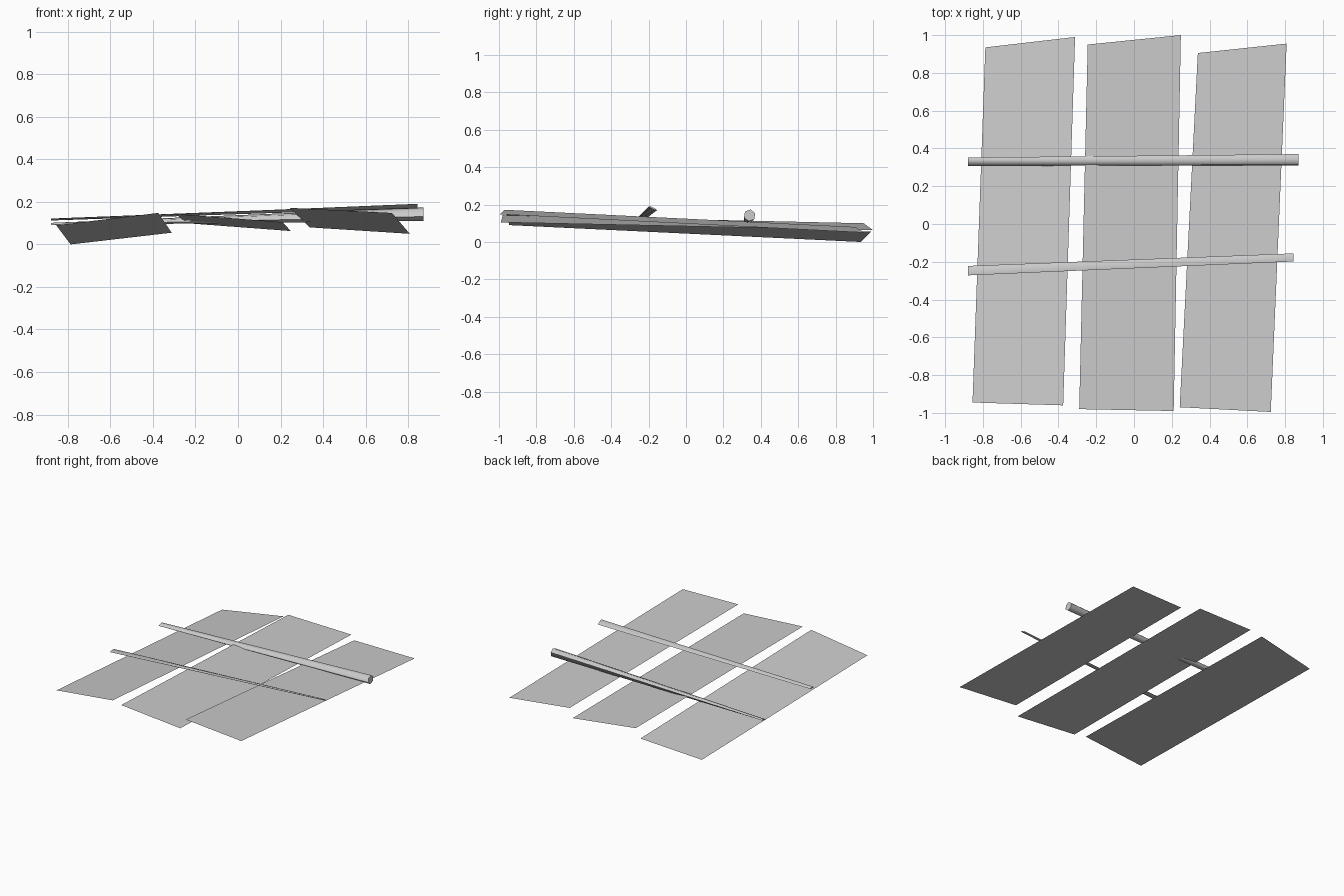
import bpy
from math import cos, sin, tau, radians

if "Cube" in bpy.data.objects:
    bpy.data.objects.remove(bpy.data.objects["Cube"], do_unlink=True)

grey = bpy.data.materials.new("weathered_grey")
grey.use_nodes = True
grey.diffuse_color = (0.6, 0.6, 0.6, 1)
grey.node_tree.nodes["Principled BSDF"].inputs["Base Color"].default_value = (0.6, 0.6, 0.6, 1)


def add_part(name, verts, faces):
    mesh = bpy.data.meshes.new(name)
    mesh.from_pydata(verts, [], faces)
    mesh.materials.append(grey)
    obj = bpy.data.objects.new(name, mesh)
    bpy.context.collection.objects.link(obj)
    return obj


def section(centre, width, height, tilt, sides):
    """Oval ring across the x axis, rolled by tilt degrees."""
    x, y, z = centre
    t = radians(tilt)
    ring = []
    for i in range(sides):
        a = tau * i / sides
        u, v = cos(a) * width / 2, sin(a) * height / 2
        ring.append((x, y + u * cos(t) - v * sin(t), z + u * sin(t) + v * cos(t)))
    return ring


def add_batten(name, start, end, sides):
    """Stick lofted between two end sections."""
    n = sides
    verts = section(*start, n) + section(*end, n)
    faces = [(i, (i + 1) % n, n + (i + 1) % n, n + i) for i in range(n)]
    faces += [tuple(reversed(range(n))), tuple(range(n, 2 * n))]
    obj = add_part(name, verts, faces)
    bpy.ops.object.select_all(action="DESELECT")
    obj.select_set(True)
    bpy.context.view_layer.objects.active = obj
    bpy.ops.object.shade_smooth_by_angle(angle=radians(75))


# Three thin tilted boards: front right, front left, back left, back right
boards = {
    "right_board": [(-.855, -.945, .09), (-.375, -.96, .148), (-.312, .99, .055), (-.787, .935, 0)],
    "middle_board": [(-.29, -.98, .143), (.21, -.99, .105), (.248, 1, .063), (-.245, .95, .1)],
    "left_board": [(.242, -.97, .172), (.724, -.995, .148), (.808, .955, .05), (.338, .905, .08)],
}
for name, corners in boards.items():
    add_part(name, corners, [(0, 1, 2, 3)])

# Two cross battens, flattened towards the right end
add_batten("back_batten", ((-.88, .33, .096), .045, .008, 10),
           ((.872, .34, .142), .064, .064, 20), 6)
add_batten("front_batten", ((-.88, -.247, .117), .05, .008, 5),
           ((.845, -.177, .18), .048, .01, -27), 6)
